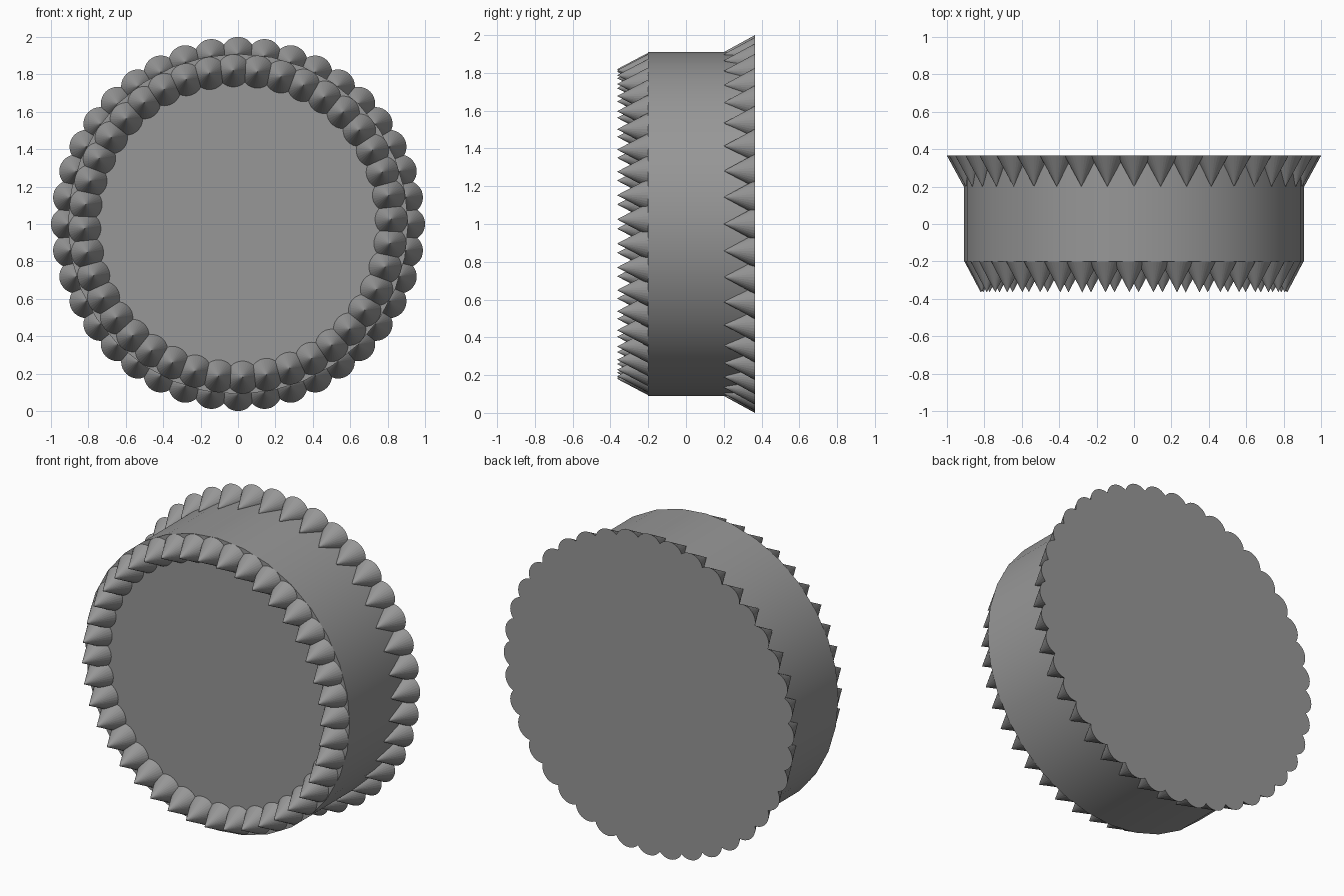
import bpy, bmesh, math
from mathutils import Matrix, Vector

if "Cube" in bpy.data.objects:
    bpy.data.objects.remove(bpy.data.objects["Cube"])

FRONT, MID, BACK = -0.2, 0.2, 0.365
COUNT = 40

grey = bpy.data.materials.new("dark_grey")
grey.diffuse_color = (0.31, 0.31, 0.31, 1)
grey.use_nodes = True
grey.node_tree.nodes["Principled BSDF"].inputs["Base Color"].default_value = grey.diffuse_color


def finish(bm, name, smooth):
    mesh = bpy.data.meshes.new(name)
    bm.to_mesh(mesh)
    bm.free()
    mesh.materials.append(grey)
    ob = bpy.data.objects.new(name, mesh)
    bpy.context.collection.objects.link(ob)
    if smooth:
        bpy.ops.object.select_all(action='DESELECT')
        ob.select_set(True)
        bpy.context.view_layer.objects.active = ob
        bpy.ops.object.shade_smooth_by_angle(angle=math.radians(30))
    return ob


def cone_ring(name, ring_radius, cone_radius, y_base, y_tip, offset):
    # ring of cones around the y axis, tips pointing forward (-y)
    bm = bmesh.new()
    turn = Matrix.Rotation(math.radians(90), 4, 'X')
    for i in range(COUNT):
        a = offset + i * 2 * math.pi / COUNT
        pos = Vector((ring_radius * math.sin(a), (y_base + y_tip) / 2,
                      1 + ring_radius * math.cos(a)))
        bmesh.ops.create_cone(
            bm, cap_ends=True, segments=32, radius1=cone_radius, radius2=0,
            depth=y_base - y_tip,
            matrix=Matrix.Translation(pos) @ turn)
    bmesh.ops.remove_doubles(bm, verts=bm.verts, dist=1e-5)
    return finish(bm, name, False)


# solid drum body
bm = bmesh.new()
bmesh.ops.create_cone(
    bm, cap_ends=True, segments=32, radius1=0.91, radius2=0.91,
    depth=BACK - FRONT,
    matrix=Matrix.Translation((0, (BACK + FRONT) / 2, 1))
    @ Matrix.Rotation(math.radians(90), 4, 'X'))
finish(bm, "drum", True)

# back cones sit half sunk in the rim, front cones stand on the face
cone_ring("back_cones", 0.91, 0.09, BACK, MID, 0)
cone_ring("front_cones", 0.82, 0.087, FRONT, -0.365, -0.03)
